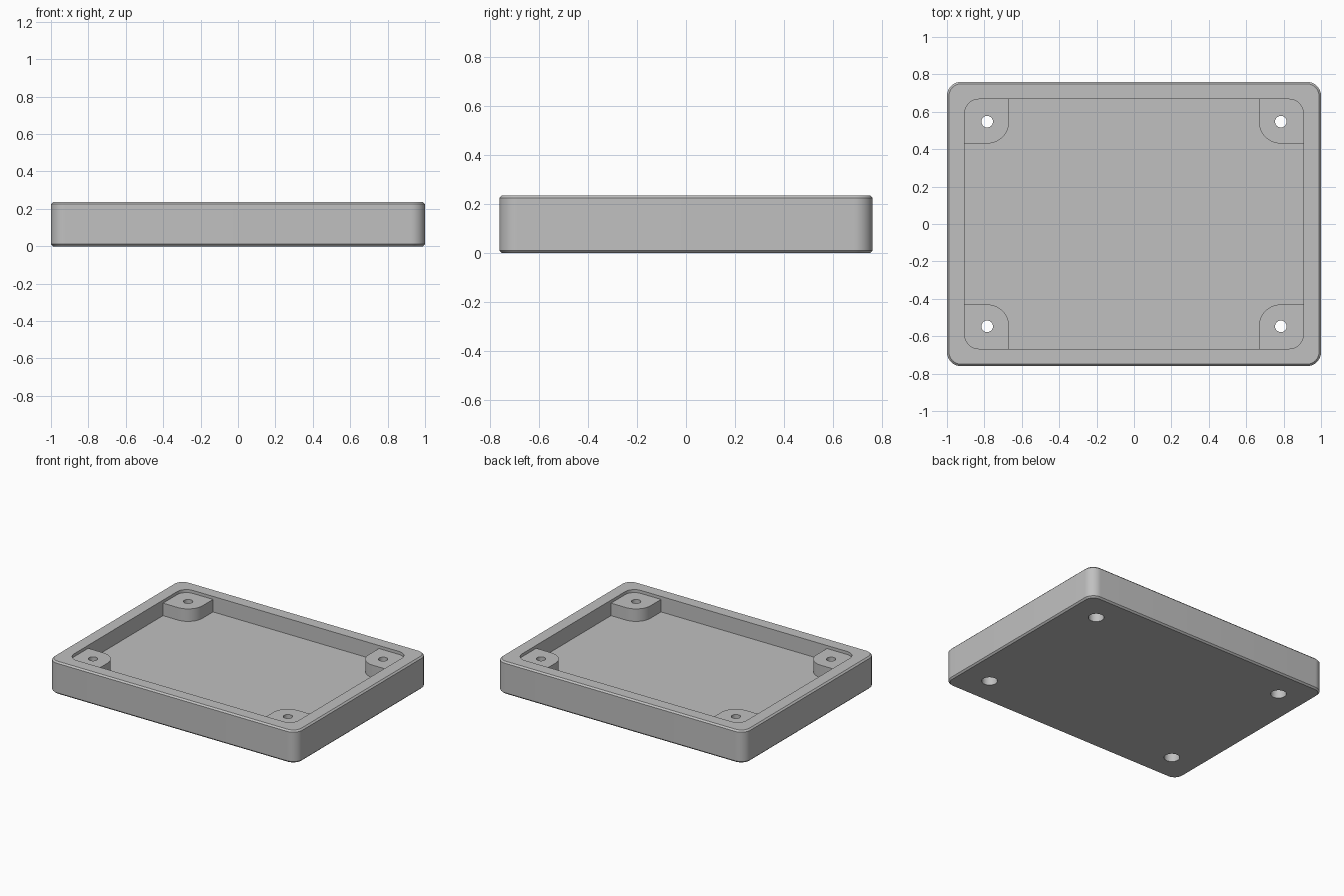
import bpy, bmesh
from math import cos, sin, pi

if "Cube" in bpy.data.objects:
    bpy.data.objects.remove(bpy.data.objects["Cube"])

HX, HY, H = 1.0, 0.76, 0.236        # outer half sizes and height
CX, CY = 0.905, 0.667               # cavity half sizes
FLOOR, BOSS_TOP = 0.123, 0.214
HOLE_X, HOLE_Y, BOSS_R = 0.785, 0.547, 0.117
CHAMFER = 0.011

grey = bpy.data.materials.new("plain grey")
grey.use_nodes = True
colour = (0.53, 0.53, 0.53, 1)
grey.diffuse_color = colour
grey.node_tree.nodes["Principled BSDF"].inputs["Base Color"].default_value = colour


def arc(cx, cy, r, start, end, n=12):
    return [(cx + r * cos(start + (end - start) * i / n),
             cy + r * sin(start + (end - start) * i / n)) for i in range(n + 1)]


def rounded_rect(hx, hy, r):
    points = []
    for k, (sx, sy) in enumerate([(1, 1), (-1, 1), (-1, -1), (1, -1)]):
        points += arc(sx * (hx - r), sy * (hy - r), r, k * pi / 2, (k + 1) * pi / 2)
    return points


def loft(bm, sections):
    """Join (outline, z) sections in order and cap both ends."""
    rings = [[bm.verts.new((x, y, z)) for x, y in outline] for outline, z in sections]
    for a, b in zip(rings, rings[1:]):
        for i in range(len(a)):
            j = (i + 1) % len(a)
            bm.faces.new((a[i], a[j], b[j], b[i]))
    bm.faces.new(rings[0][::-1])
    bm.faces.new(rings[-1])


def make_object(name, bm):
    bmesh.ops.recalc_face_normals(bm, faces=bm.faces[:])
    mesh = bpy.data.meshes.new(name)
    bm.to_mesh(mesh)
    bm.free()
    mesh.materials.append(grey)
    obj = bpy.data.objects.new(name, mesh)
    bpy.context.collection.objects.link(obj)
    return obj


# Tray shell: chamfered outside, flat rim, rounded cavity
bm = bmesh.new()
outer = rounded_rect(HX, HY, 0.075)
inset = rounded_rect(HX - CHAMFER, HY - CHAMFER, 0.075 - CHAMFER)
cavity = rounded_rect(CX, CY, 0.075)
loft(bm, [(inset, 0), (outer, CHAMFER), (outer, H - CHAMFER), (inset, H),
          (cavity, H), (cavity, FLOOR)])
tray = make_object("tray", bm)

# Corner bosses, sunk into the walls and floor
boss = arc(HOLE_X, HOLE_Y, BOSS_R, pi, 1.5 * pi)
boss += [(0.93, HOLE_Y - BOSS_R), (0.93, 0.69), (HOLE_X - BOSS_R, 0.69)]
# Screw holes, counterbored from below
wide = arc(0, 0, 0.052, 0, 2 * pi, 32)[:-1]
narrow = arc(0, 0, 0.031, 0, 2 * pi, 32)[:-1]

boss_bm, hole_bm = bmesh.new(), bmesh.new()
for sx in (-1, 1):
    for sy in (-1, 1):
        loft(boss_bm, [([(sx * x, sy * y) for x, y in boss], z) for z in (0.06, BOSS_TOP)])
        loft(hole_bm, [([(sx * HOLE_X + x, sy * HOLE_Y + y) for x, y in ring], z)
                       for ring, z in ((wide, -0.05), (wide, 0.12), (narrow, 0.12), (narrow, 0.3))])
bosses = make_object("corner_bosses", boss_bm)
holes = make_object("screw_hole_cutter", hole_bm)

# Merge the bosses and drill the holes
bpy.ops.object.select_all(action='DESELECT')
bpy.context.view_layer.objects.active = tray
tray.select_set(True)
for tool, operation in ((bosses, 'UNION'), (holes, 'DIFFERENCE')):
    tool.hide_render = True
    mod = tray.modifiers.new(tool.name, 'BOOLEAN')
    mod.operation = operation
    mod.solver = 'EXACT'
    mod.object = tool
    bpy.ops.object.modifier_apply(modifier=mod.name)
for tool in (bosses, holes):
    bpy.data.objects.remove(tool)

bpy.ops.object.shade_smooth_by_angle(angle=pi / 6)
